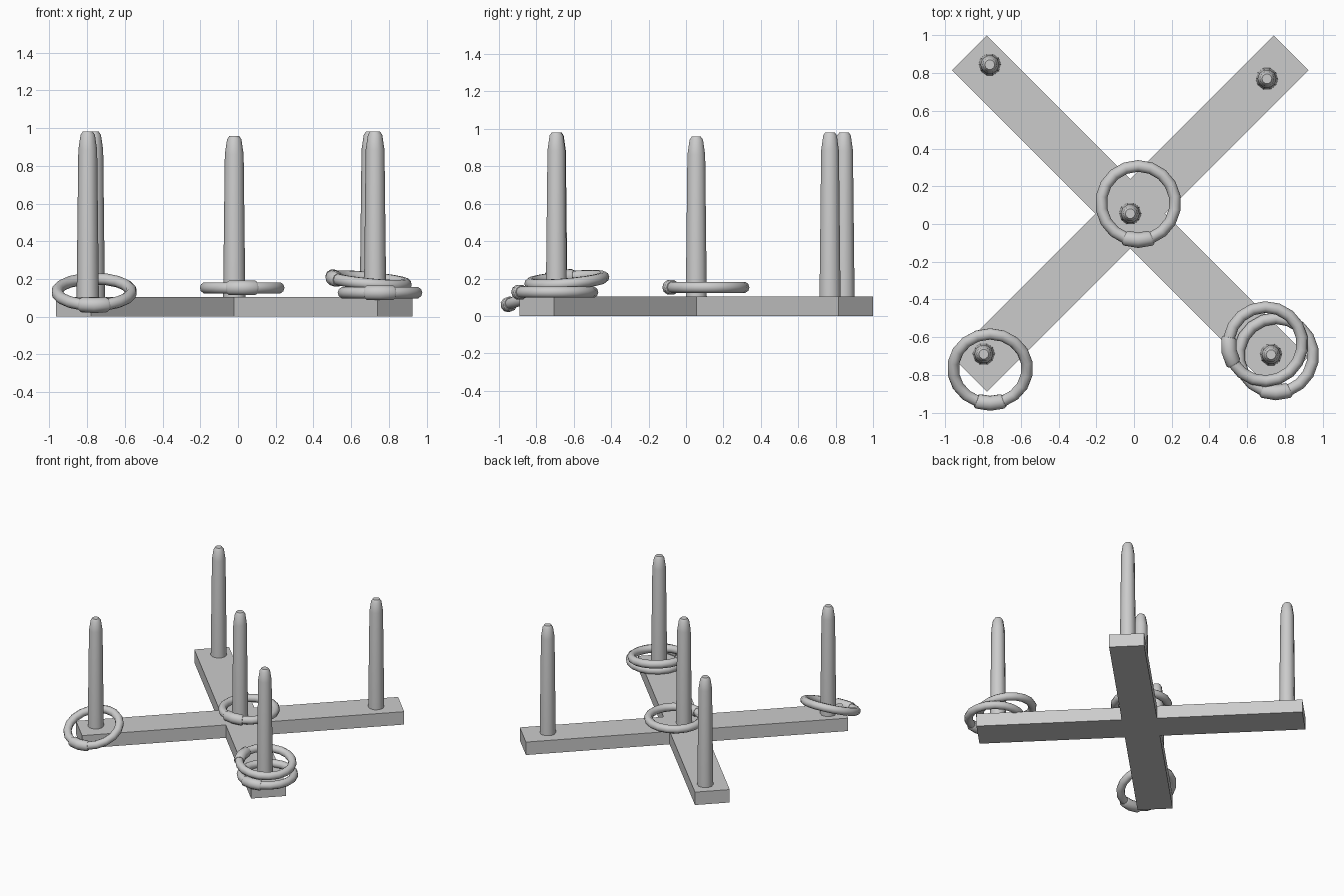
import bpy, bmesh
from math import sin, cos, pi, radians, sqrt
from mathutils import Vector

cube = bpy.data.objects.get("Cube")
if cube:
    bpy.data.objects.remove(cube)

grey = bpy.data.materials.new("plain grey")
grey.use_nodes = True
colour = (0.6, 0.6, 0.6, 1)
grey.diffuse_color = colour
grey.node_tree.nodes["Principled BSDF"].inputs["Base Color"].default_value = colour


def finish(bm, name, location=(0, 0, 0), rotation=(0, 0, 0), smooth=None):
    bmesh.ops.recalc_face_normals(bm, faces=bm.faces)
    mesh = bpy.data.meshes.new(name)
    bm.to_mesh(mesh)
    bm.free()
    mesh.materials.append(grey)
    obj = bpy.data.objects.new(name, mesh)
    bpy.context.collection.objects.link(obj)
    obj.location = location
    obj.rotation_euler = rotation
    if smooth:
        bpy.ops.object.select_all(action='DESELECT')
        obj.select_set(True)
        bpy.context.view_layer.objects.active = obj
        bpy.ops.object.shade_smooth_by_angle(angle=radians(smooth))
    return obj


def skin(bm, loops, closed=False):
    """Join successive vertex loops with quads; cap the ends if open."""
    count = len(loops[0])
    pairs = list(zip(loops, loops[1:])) + ([(loops[-1], loops[0])] if closed else [])
    for a, b in pairs:
        for i in range(count):
            j = (i + 1) % count
            bm.faces.new((a[i], a[j], b[j], b[i]))
    if not closed:
        bm.faces.new(loops[0])
        bm.faces.new(loops[-1])


# Cross-shaped base: four arms turned by quarter turns from one arm's corners
CENTRE = Vector((-0.02, 0.055, 0))
HEIGHT, HALF_LENGTH, HALF_WIDTH = 0.105, 1.206, 0.13
outline = []
for k in range(4):
    a = pi / 4 + k * pi / 2
    along, side = Vector((cos(a), sin(a), 0)), Vector((-sin(a), cos(a), 0))
    for u, v in ((HALF_LENGTH, -HALF_WIDTH), (HALF_LENGTH, HALF_WIDTH), (HALF_WIDTH, HALF_WIDTH)):
        outline.append(along * u + side * v)
bm = bmesh.new()
up = Vector((0, 0, HEIGHT))
skin(bm, [[bm.verts.new(p + z) for p in outline] for z in (Vector(), up)])
finish(bm, "cross_base", CENTRE)


# Tapered pegs with a narrowed, rounded tip
PEG_PROFILE = ((0.06, 0.03), (0.05, 0.885), (0.038, 0.965), (0.026, 0.982))


def peg(name, x, y, z=0):
    bm = bmesh.new()
    loops = []
    for r, h in PEG_PROFILE:
        loops.append([bm.verts.new((r * cos(i * pi / 5), r * sin(i * pi / 5), h))
                      for i in range(10)])
    skin(bm, loops)
    finish(bm, name, (x, y, z), smooth=40)


peg("centre_peg", -0.02, 0.055, -0.024)
peg("back_right_peg", -0.765, 0.845)
peg("back_left_peg", 0.705, 0.77)
peg("front_right_peg", -0.797, -0.69)
peg("front_left_peg", 0.727, -0.693)


# Throwing rings: a round hoop with a thicker sleeve over its joint
RING_RADIUS, TUBE, SLEEVE = 0.197, 0.031, 0.041


def sweep(stations, closed, sides=10):
    bm = bmesh.new()
    loops = []
    for angle, tube in stations:
        loop = []
        for i in range(sides):
            t = 2 * pi * i / sides
            r = RING_RADIUS + tube * cos(t)
            loop.append(bm.verts.new((r * cos(angle), r * sin(angle), tube * sin(t))))
        loops.append(loop)
    skin(bm, loops, closed)
    return bm


def ring(name, location, joint=270, tilt_x=0, tilt_y=0):
    rotation = (radians(tilt_x), radians(tilt_y), 0)
    start = radians(joint)
    hoop = [(start + 2 * pi * i / 18, TUBE) for i in range(18)]
    finish(sweep(hoop, True), name + "_hoop", location, rotation, 50)
    sleeve = [(start + radians(d), r) for d, r in
              ((-22, 0.034), (-19, SLEEVE), (0, SLEEVE), (19, SLEEVE), (22, 0.034))]
    finish(sweep(sleeve, False), name + "_sleeve", location, rotation, 40)


ring("centre_ring", (0.022, 0.111, 0.153))
ring("leaning_ring", (-0.763, -0.767, 0.131), tilt_x=21)
ring("lower_ring", (0.753, -0.697, 0.127))
ring("upper_ring", (0.697, -0.637, 0.19), joint=191, tilt_x=5, tilt_y=5.5)
